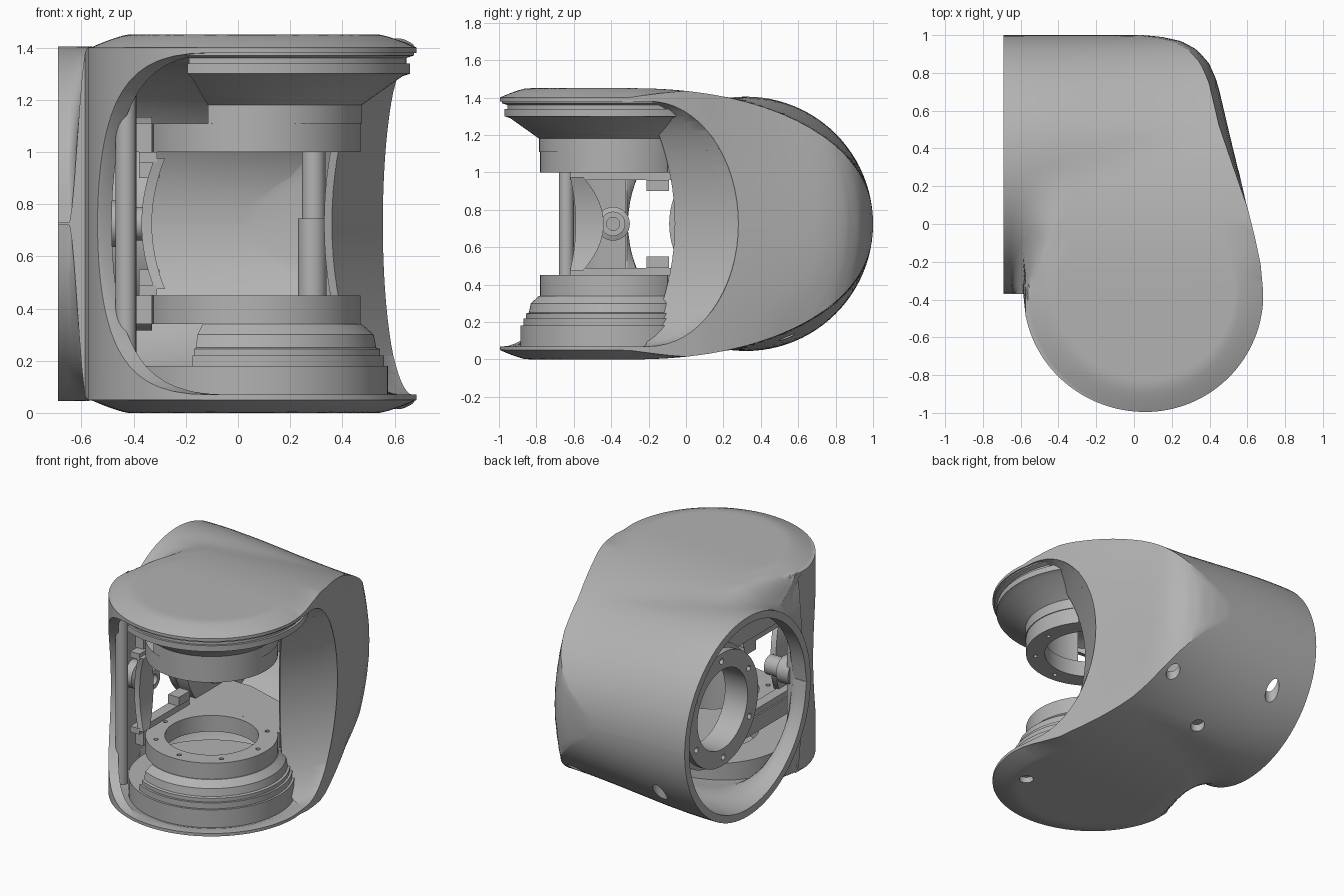
import bpy, bmesh, math
from math import sin, cos, pi, radians, sqrt, hypot
from mathutils import Vector

if "Cube" in bpy.data.objects:
    bpy.data.objects.remove(bpy.data.objects["Cube"])

grey = bpy.data.materials.new("light_grey")
grey.use_nodes = True
grey.diffuse_color = (0.45, 0.45, 0.45, 1)
grey.node_tree.nodes["Principled BSDF"].inputs["Base Color"].default_value = (0.45, 0.45, 0.45, 1)

MID = 0.725            # half height of the housing
JX, JY = 0.06, -0.37   # vertical joint axis
TY, TR = 0.32, 0.68    # side tube centre and radius


def loft(name, rings, closed=False):
    """Skin a list of equal point loops; cap the ends unless closed."""
    bm = bmesh.new()
    loops = [[bm.verts.new(p) for p in ring] for ring in rings]
    n = len(loops[0])
    pairs = list(zip(loops, loops[1:])) + ([(loops[-1], loops[0])] if closed else [])
    for a, b in pairs:
        for i in range(n):
            j = (i + 1) % n
            bm.faces.new((a[i], a[j], b[j], b[i]))
    if not closed:
        bm.faces.new(loops[0])
        bm.faces.new(loops[-1])
    bmesh.ops.recalc_face_normals(bm, faces=bm.faces)
    mesh = bpy.data.meshes.new(name)
    bm.to_mesh(mesh)
    bm.free()
    mesh.materials.append(grey)
    obj = bpy.data.objects.new(name, mesh)
    bpy.context.collection.objects.link(obj)
    return obj


def cut(obj, cutters):
    """Subtract the cutters, keep the result and remove the cutters."""
    for c in cutters:
        mod = obj.modifiers.new("cut", "BOOLEAN")
        mod.operation, mod.solver, mod.object = "DIFFERENCE", "EXACT", c
    bpy.context.view_layer.update()
    result = obj.evaluated_get(bpy.context.evaluated_depsgraph_get())
    mesh = bpy.data.meshes.new_from_object(result)
    obj.modifiers.clear()
    obj.data = mesh
    for c in cutters:
        bpy.data.objects.remove(c)


def revolve(name, profile, centre, axis="z", a0=0, a1=360, steps=72):
    """Turn a closed (radius, height) profile about a z or x axis."""
    full = a1 - a0 == 360
    rings = []
    for i in range(steps if full else steps + 1):
        a = radians(a0 + (a1 - a0) * i / steps)
        ring = []
        for r, h in profile:
            p = Vector((r * cos(a), r * sin(a), h)) if axis == "z" else Vector((h, r * cos(a), r * sin(a)))
            ring.append(p + Vector(centre))
        rings.append(ring)
    return loft(name, rings, full)


def rod(name, p, q, r, n=24):
    p, q = Vector(p), Vector(q)
    turn = (q - p).to_track_quat("Z", "Y")
    circle = [turn @ Vector((r * cos(2 * pi * i / n), r * sin(2 * pi * i / n), 0)) for i in range(n)]
    return loft(name, [[p + c for c in circle], [q + c for c in circle]])


def plate(name, outline, z0, z1):
    return loft(name, [[(x, y, z) for x, y in outline] for z in (z0, z1)])


def box(r0, r1, z0, z1):
    return [(r0, z0), (r1, z0), (r1, z1), (r0, z1)]


def clamp(v):
    return min(1, max(0, v))


# Housing shape: front and back edges, then half height over the plan
def front_edge(x, t):
    a = (0.645 if x < JX else 0.625) - t
    s = sqrt(max(0, 1 - ((x - JX) / a) ** 2))
    return JY + t * (1 - s) - (0.625 - t) * s


BACK = [(-0.9, 1), (0.05, 1), (0.15, 0.99), (0.25, 0.968), (0.33, 0.925), (0.395, 0.855), (0.44, 0.755),
        (0.465, 0.65), (0.5, 0.5), (0.58, 0.17), (0.64, -0.07), (0.67, -0.21), (0.685, JY)]


def back_line(x):
    for (x0, y0), (x1, y1) in zip(BACK, BACK[1:]):
        if x <= x1:
            return y0 + (y1 - y0) * (x - x0) / (x1 - x0)
    return JY


def back_edge(x, t):
    return min(back_line(x) - t, back_line(x + t))


def half_height(x, y, t):
    u = clamp((y + 0.3) / (1.3 - t))
    body = (MID - t) * (1 - u ** 2.15) ** (1 / 2.15)
    rim = clamp((hypot(x - JX, y - JY) - 0.48) / 0.145)
    body -= 0.05 * rim ** 1.3 * clamp(-y / 0.3)
    tube = sqrt(max(0, (TR - t) ** 2 - (y - TY) ** 2))
    # the tube turns into the body quickly at the front, slowly at the back
    width = 0.07 + 0.25 * clamp((y + 0.37) / 0.5) + 0.8 * clamp((y - 0.2) / 0.3)
    w = clamp((x - t + 0.65) / width)
    return max(0.004, tube + (body - tube) * w * w * (3 - 2 * w))


def housing(name, x0, t):
    x1 = 0.684 - t
    rings = []
    for i in range(97):
        x = (x0 + x1) / 2 - (x1 - x0) / 2 * cos(pi * i / 96)
        ya = front_edge(x, t)
        lean = 0.045 * clamp((0.6 - x) / 0.15)
        yb = max(ya + 0.006, back_edge(x + lean, t))
        bulge = max(yb, back_edge(x, t)) - yb
        ys = [(ya + yb) / 2 - (yb - ya) / 2 * cos(pi * k / 48) for k in range(49)]
        top = [(x, y, MID + half_height(x, y, t)) for y in ys]
        h = half_height(x, yb, t)
        wall = [(x, yb + bulge * (1 - s * s), MID - h * s) for s in (-0.75, -0.5, -0.25, 0, 0.25, 0.5, 0.75)]
        rings.append(top + wall + [(x, y, 2 * MID - z) for x, y, z in reversed(top)])
    return loft(name, rings)


# Front opening: plan lines that bulge deepest at mid height
layers, liner = [], []
for i in range(33):
    a = -pi / 2 + pi * i / 32
    c, z = cos(a), MID + 0.655 * sin(a)
    left = (-0.1 - 0.43 * c, -0.97 + 0.37 * c)
    inner = (0.62 - 0.26 * c, -0.22 + 0.16 * c * c)
    outer = (0.665 - 0.11 * c, -0.2 + 0.48 * c)
    plan = [(left[0] - 0.6, left[1] - 0.2), left, inner, outer,
            (outer[0] + 0.5, outer[1] + 0.4), (1.5, -2), (-1.5, -2)]
    layers.append([(x, y, z) for x, y in plan])
    strip = [inner, outer, (outer[0] - 0.03, outer[1] + 0.03), (inner[0] - 0.03, inner[1] + 0.03)]
    liner.append([(x, y, z) for x, y in strip])

shell = housing("housing_shell", -0.69, 0)
drills = [rod("drill", (x, y, -0.1), (x, y, 0.6), 0.045)
          for x, y in ((0.45, -0.54), (-0.08, 0.54), (0.31, 0.76), (-0.42, 0.88))]
cut(shell, [housing("cavity", -0.76, 0.05), loft("opening", layers)] + drills)
loft("opening_liner", liner)

# Joint stacks above and below the opening
J = (JX, JY, 0)
revolve("lower_base", box(0.29, 0.515, 0.04, 0.18), J)
revolve("lower_collar", [(0.29, 0.18), (0.5, 0.18), (0.5, 0.22), (0.485, 0.22), (0.485, 0.245), (0.47, 0.25),
                         (0.46, 0.3), (0.415, 0.34), (0.29, 0.34)], J, a0=-118, a1=40)
revolve("upper_collar", [(0.3, 1.11), (0.415, 1.11), (0.415, 1.18), (0.57, 1.29), (0.6, 1.3), (0.6, 1.34),
                         (0.585, 1.34), (0.585, 1.36), (0.615, 1.37), (0.615, 1.4), (0.3, 1.4)],
        J, a0=-115, a1=40)

# Bearing rings with bolt holes, webs to the flange, and side rails with hooks
web = [(-0.39, -0.55), (-0.33, -0.55), (-0.29, -0.3), (-0.18, -0.13), (0.06, -0.03), (0.25, -0.1),
       (0.38, -0.1), (0.36, 0.2), (0.2, 0.25), (-0.15, 0.36), (-0.39, 0.36)]
rail = [(-0.38, -0.62), (-0.31, -0.62), (-0.31, -0.08), (-0.38, -0.08)]
hook = [(-0.38, -0.21), (-0.3, -0.21), (-0.3, -0.09), (-0.38, -0.09)]
for side, z0, z1, way in (("lower", 0.34, 0.45, 1), ("upper", 1.0, 1.11, -1)):
    ring = revolve(side + "_bearing_ring", box(0.29, 0.41, z0, z1), J)
    face = z1 if way > 0 else z0
    cut(ring, [rod("hole", (JX + 0.35 * cos(k * pi / 4), JY + 0.35 * sin(k * pi / 4), face - 0.03),
                   (JX + 0.35 * cos(k * pi / 4), JY + 0.35 * sin(k * pi / 4), face + 0.03), 0.015, 12)
               for k in range(8)])
    plate(side + "_web", web, z0, z1)
    plate(side + "_rail", rail, face, face + 0.04 * way)
    plate(side + "_hook", hook, face + 0.04 * way, face + 0.1 * way)

# Side flange inside the tube
T = (0, TY, MID)
flange = revolve("side_flange", [(0.27, -0.5), (0.385, -0.5), (0.385, -0.45), (0.36, -0.45), (0.36, -0.42),
                                 (0.41, -0.42), (0.41, -0.33), (0.27, -0.33)], T, "x")
holes = []
for k in range(6):
    y, z = TY + 0.33 * cos(k * pi / 3 + 0.5), MID + 0.33 * sin(k * pi / 3 + 0.5)
    holes.append(rod("hole", (-0.55, y, z), (-0.47, y, z), 0.02, 12))
cut(flange, holes)

# Right column and left post
rod("column_upper", (0.29, 0.13, 0.7), (0.29, 0.13, 1.02), 0.045)
rod("column_lower", (0.285, 0.13, 0.43), (0.285, 0.13, 0.745), 0.055)
rod("cable_post", (-0.43, -0.64, 0.1), (-0.43, -0.64, 1.36), 0.04)

# Waisted bracket beside the opening
rings = []
for i in range(17):
    s = -1 + i / 8
    x, z = -0.28 - 0.05 * (1 - s * s), MID + 0.25 * s
    ya, yb = -0.62 + 0.03 * (1 - s * s), -0.55 + 0.11 * (1 - s * s)
    rings.append([(x - 0.04, ya, z), (x, ya, z), (x, yb, z), (x - 0.04, yb, z)])
loft("bracket", rings)

# Hub fixed to the inside of the shell wall
revolve("wall_hub", [(0.035, -0.56), (0.09, -0.56), (0.09, -0.47), (0.065, -0.46), (0.065, -0.36), (0.035, -0.36)],
        (0, -0.39, MID), "x", steps=32)

# Smooth shading with crisp edges
bpy.ops.object.select_all(action="DESELECT")
for obj in bpy.context.collection.objects:
    if obj.type == "MESH":
        obj.select_set(True)
        bpy.context.view_layer.objects.active = obj
bpy.ops.object.shade_smooth_by_angle(angle=radians(30))
